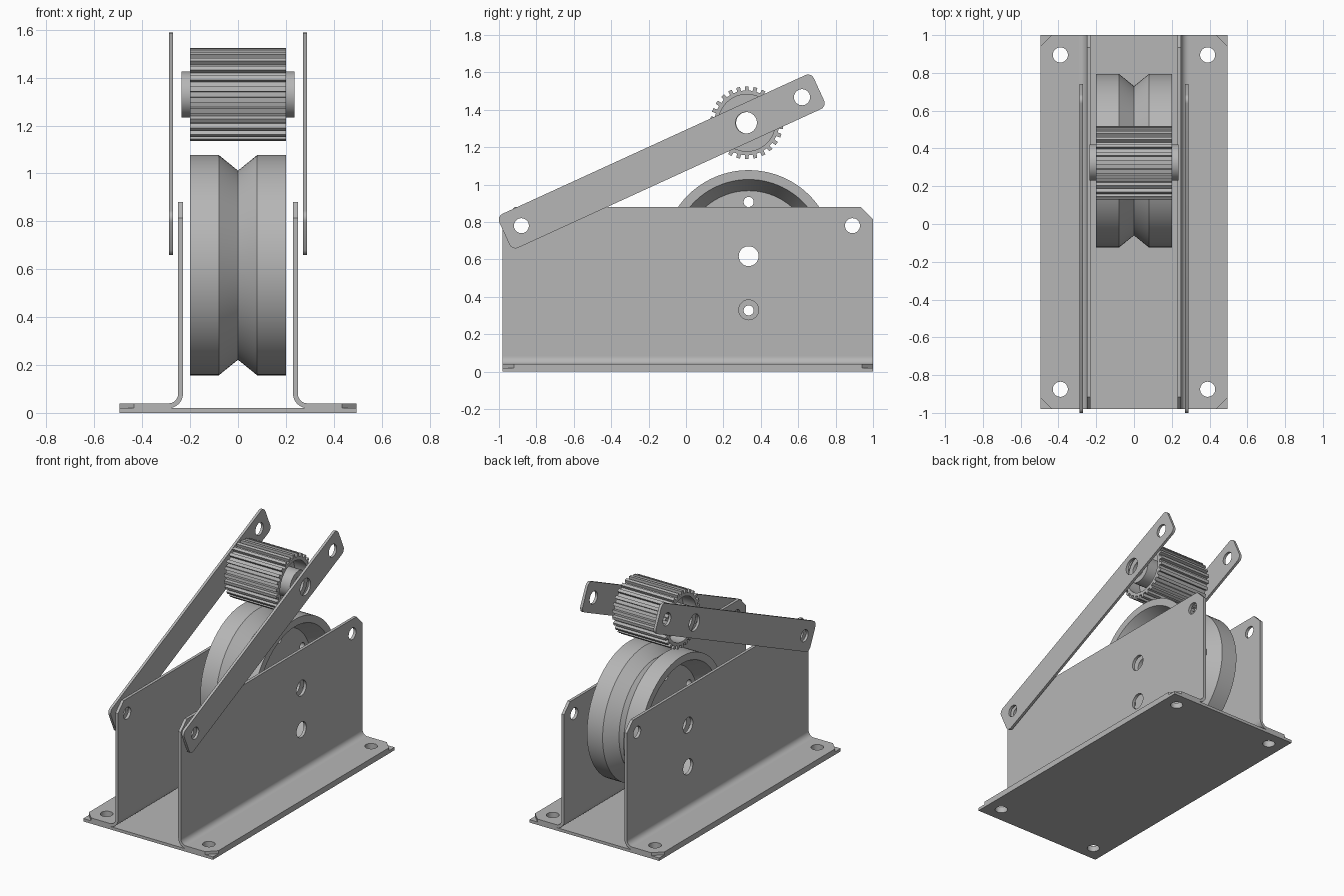
import bpy, bmesh, math
from mathutils import Matrix, Vector

if "Cube" in bpy.data.objects:
    bpy.data.objects.remove(bpy.data.objects["Cube"], do_unlink=True)

steel = bpy.data.materials.new("plain grey steel")
steel.use_nodes = True
grey = (0.47, 0.47, 0.47, 1)
steel.diffuse_color = grey
steel.node_tree.nodes["Principled BSDF"].inputs["Base Color"].default_value = grey

# Local axes of a plate: facing x (u=y, v=z), facing y (u=x, v=z), facing z (u=x, v=y)
FACING = {
    "x": Matrix(((0, 0, 1), (1, 0, 0), (0, 1, 0))).to_4x4(),
    "y": Matrix(((1, 0, 0), (0, 0, -1), (0, 1, 0))).to_4x4(),
    "z": Matrix.Identity(4),
}


def finish(bm, name):
    """Clean the mesh and add it to the scene with smooth curves and crisp edges."""
    bmesh.ops.remove_doubles(bm, verts=bm.verts, dist=1e-5)
    bmesh.ops.recalc_face_normals(bm, faces=bm.faces)
    mesh = bpy.data.meshes.new(name)
    bm.to_mesh(mesh)
    bm.free()
    mesh.materials.append(steel)
    mesh.shade_smooth()
    mesh.set_sharp_from_angle(angle=math.radians(25))
    obj = bpy.data.objects.new(name, mesh)
    bpy.context.collection.objects.link(obj)


def arc(u, v, r, start=0, end=360, n=48):
    """Points on an arc; a full turn leaves out the repeated end point."""
    count = n if end - start == 360 else n + 1
    angles = [math.radians(start + (end - start) * i / n) for i in range(count)]
    return [(u + r * math.cos(a), v + r * math.sin(a)) for a in angles]


def plate(name, facing, low, high, loops):
    """Extrude an outline with holes between two positions on one axis."""
    curve = bpy.data.curves.new(name, "CURVE")
    curve.dimensions = "2D"
    curve.fill_mode = "BOTH"
    curve.extrude = (high - low) / 2
    for loop in loops:
        spline = curve.splines.new("POLY")
        spline.points.add(len(loop) - 1)
        for point, (u, v) in zip(spline.points, loop):
            point.co = (u, v, 0, 1)
        spline.use_cyclic_u = True
    temp = bpy.data.objects.new(name + " curve", curve)
    bpy.context.collection.objects.link(temp)
    graph = bpy.context.evaluated_depsgraph_get()
    mesh = bpy.data.meshes.new_from_object(temp.evaluated_get(graph))
    bm = bmesh.new()
    bm.from_mesh(mesh)
    bpy.data.objects.remove(temp, do_unlink=True)
    bpy.data.curves.remove(curve)
    bpy.data.meshes.remove(mesh)
    middle = (low + high) / 2
    shift = {"x": (middle, 0, 0), "y": (0, middle, 0), "z": (0, 0, middle)}[facing]
    bm.transform(Matrix.Translation(shift) @ FACING[facing])
    finish(bm, name)


FRONT, BACK, HALF = -0.98, 1.0, 0.495
WHEEL_Y, WHEEL_Z = 0.335, 0.617
THICK = 0.02

# Base plate with four bolt holes
bolts = [(x, y) for x in (-0.39, 0.39) for y in (-0.875, 0.895)]
plate("base_plate", "z", 0, THICK,
      [[(-HALF, FRONT), (HALF, FRONT), (HALF, BACK), (-HALF, BACK)]]
      + [arc(x, y, 0.04) for x, y in bolts])

# Bent side brackets: upright wall, bend and bolted flange
BEND_X, BEND_Z = 0.29, 0.08
for side, s in (("left", 1), ("right", -1)):
    cut = 0.065
    wall = [(FRONT, BEND_Z), (BACK, BEND_Z), (BACK, 0.88 - cut), (BACK - cut, 0.88),
            (FRONT + cut, 0.88), (FRONT, 0.88 - cut)]
    holes = [arc(-0.88, 0.78, 0.04), arc(0.89, 0.78, 0.04),
             arc(WHEEL_Y, WHEEL_Z, 0.053), arc(WHEEL_Y, 0.33, 0.053)]
    faces = sorted((s * 0.23, s * 0.25))
    plate(side + "_wall", "x", faces[0], faces[1], [wall] + holes)

    bend = arc(BEND_X, BEND_Z, 0.06, 180, 270, 10) + arc(BEND_X, BEND_Z, 0.04, 180, 270, 10)[::-1]
    plate(side + "_bend", "y", FRONT, BACK, [[(s * u, v) for u, v in bend]])

    cut = 0.06
    flange = [(BEND_X, FRONT), (HALF - cut, FRONT), (HALF, FRONT + cut),
              (HALF, BACK - cut), (HALF - cut, BACK), (BEND_X, BACK)]
    plate(side + "_flange", "z", THICK, 2 * THICK,
          [[(s * u, v) for u, v in flange]]
          + [arc(x, y, 0.04) for x, y in bolts if x * s > 0])

# Grooved wheel rim, turned around the x axis
half_rim = [(0.2, 0.46), (0.08, 0.46), (0, 0.395)]
recess = [(-0.2, 0.41), (-0.08, 0.35), (0.08, 0.35), (0.2, 0.41)]
profile = half_rim + [(-x, r) for x, r in half_rim[1::-1]] + recess
bm = bmesh.new()
ring = [bm.verts.new((x, WHEEL_Y, WHEEL_Z + r)) for x, r in profile]
edges = [bm.edges.new((ring[i - 1], ring[i])) for i in range(len(ring))]
bmesh.ops.spin(bm, geom=ring + edges, cent=(0, WHEEL_Y, WHEEL_Z), axis=(1, 0, 0),
               angle=math.tau, steps=96)
finish(bm, "wheel_rim")

# Wheel web with lightening holes, and its bored hub
web_holes = arc(WHEEL_Y, WHEEL_Z, 0.29, 90, 450, 6)
plate("wheel_web", "x", -0.08, 0.08,
      [arc(WHEEL_Y, WHEEL_Z, 0.352, n=96), arc(WHEEL_Y, WHEEL_Z, 0.056)]
      + [arc(y, z, 0.027, n=24) for y, z in web_holes])
plate("wheel_hub", "x", -0.2, 0.2,
      [arc(WHEEL_Y, WHEEL_Z, 0.1), arc(WHEEL_Y, WHEEL_Z, 0.056)])

# Toothed roller: rim with square teeth, inner web and bored hub
GEAR_Y, GEAR_Z, TEETH = 0.325, 1.33, 26
outline = []
for i in range(TEETH):
    a = 90 + 360 * i / TEETH
    for offset, r in ((-6, 0.173), (-3.5, 0.173), (-3, 0.195), (3, 0.195), (3.5, 0.173)):
        outline += arc(GEAR_Y, GEAR_Z, r, a + offset, a + offset + 1, 1)[:1]
plate("roller_teeth", "x", -0.2, 0.2, [outline, arc(GEAR_Y, GEAR_Z, 0.152, n=64)])
plate("roller_web", "x", -0.1, 0.1,
      [arc(GEAR_Y, GEAR_Z, 0.154, n=64), arc(GEAR_Y, GEAR_Z, 0.057)])
plate("roller_hub", "x", -0.235, 0.235,
      [arc(GEAR_Y, GEAR_Z, 0.096), arc(GEAR_Y, GEAR_Z, 0.057)])

# Slanted lever arms with rounded corners and three holes
pivot = Vector((-0.88, 0.78))
tilt = Matrix.Rotation(math.radians(24.6), 2)
u0, u1, v1, r = -0.1, 1.75, 0.1, 0.035
corners = [(u1 - r, v1 - r), (u0 + r, v1 - r), (u0 + r, r - v1), (u1 - r, r - v1)]
shape = []
for i, (u, v) in enumerate(corners):
    shape += arc(u, v, r, 90 * i, 90 * i + 90, 6)
arm = [shape, arc(0, 0, 0.04), arc(1.322, 0, 0.057), arc(1.65, 0, 0.043)]
arm = [[pivot + tilt @ Vector(point) for point in loop] for loop in arm]
for side, s in (("left", 1), ("right", -1)):
    faces = sorted((s * 0.271, s * 0.289))
    plate(side + "_lever_arm", "x", faces[0], faces[1], arm)
